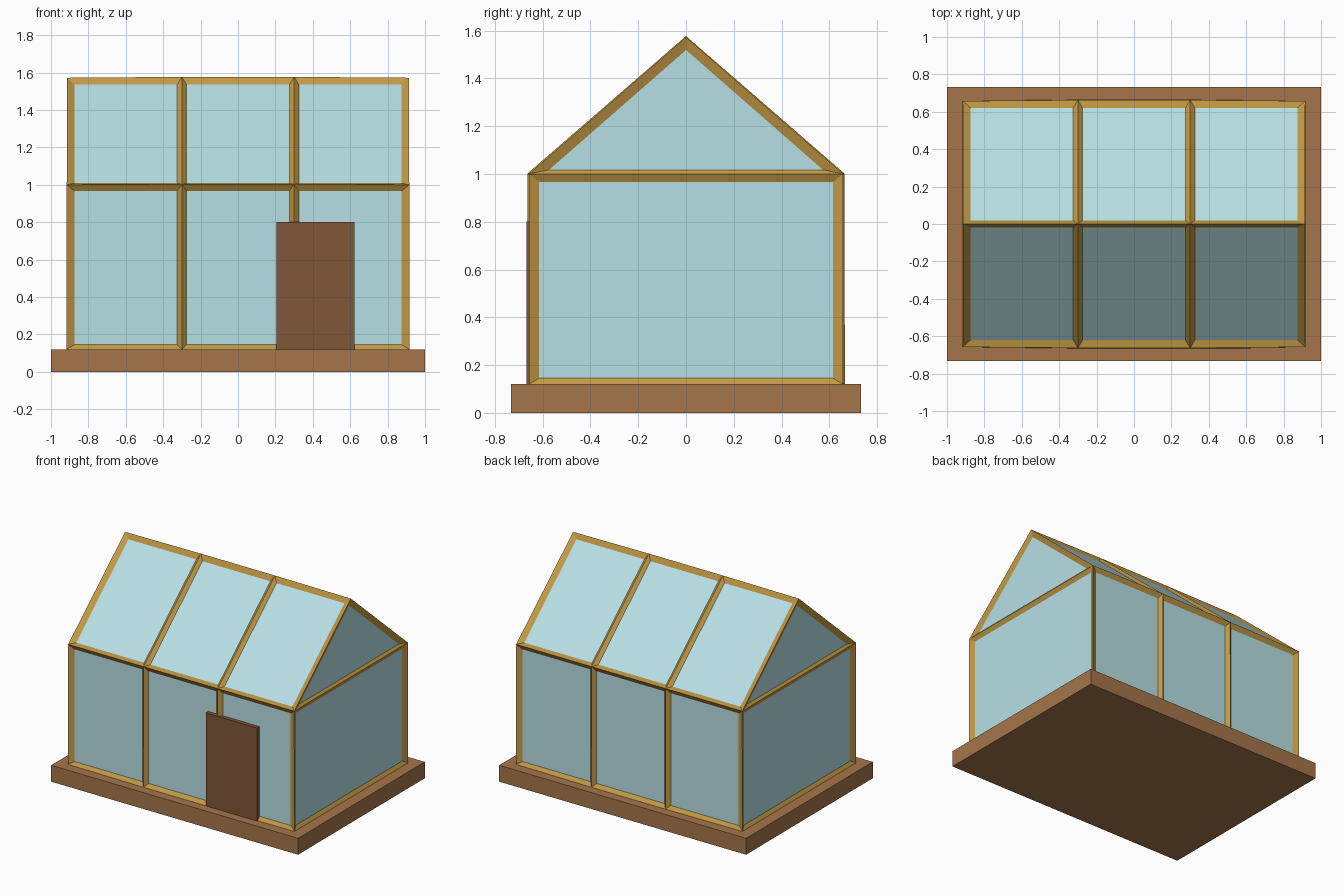
import bpy, bmesh

if "Cube" in bpy.data.objects:
    bpy.data.objects.remove(bpy.data.objects["Cube"])


def material(name, rgb):
    m = bpy.data.materials.new(name)
    m.diffuse_color = (*rgb, 1)
    m.use_nodes = True
    m.node_tree.nodes["Principled BSDF"].inputs["Base Color"].default_value = m.diffuse_color
    return m


GLASS = material("pale_glass", (0.47, 0.74, 0.78))
GOLD = material("golden_frame", (0.54, 0.32, 0.06))
BRICK = material("brown_base", (0.376, 0.181, 0.07))
WOOD = material("dark_wood", (0.22, 0.092, 0.04))


def add_object(name, bm, mat):
    bmesh.ops.recalc_face_normals(bm, faces=bm.faces)
    me = bpy.data.meshes.new(name)
    bm.to_mesh(me)
    bm.free()
    me.materials.append(mat)
    ob = bpy.data.objects.new(name, me)
    bpy.context.collection.objects.link(ob)
    return ob


def box(name, lo, hi, mat):
    bm = bmesh.new()
    bmesh.ops.create_cube(bm, size=1)
    for v in bm.verts:
        v.co = [l + (c + 0.5) * (h - l) for l, h, c in zip(lo, hi, v.co)]
    return add_object(name, bm, mat)


def shell(name, mat):
    # House profile swept along x in three bays, open at the bottom
    profile = [(-0.64, 0.12), (-0.64, 0.992), (0, 1.552), (0.64, 0.992), (0.64, 0.12)]
    bm = bmesh.new()
    rows = [[bm.verts.new((x, y, z)) for y, z in profile] for x in (-0.9, -0.3, 0.3, 0.9)]
    for a, b in zip(rows, rows[1:]):
        for i in range(4):
            bm.faces.new((a[i], a[i + 1], b[i + 1], b[i]))
    # End walls and gable triangles
    for r in (rows[0], rows[-1]):
        bm.faces.new((r[0], r[1], r[3], r[4]))
        bm.faces.new((r[1], r[2], r[3]))
    return add_object(name, bm, mat)


# Foundation slab
box("base", (-1, -0.733, 0), (1, 0.733, 0.12), BRICK)

# Glass panes
shell("glass_panes", GLASS)

# Frame bars along every pane edge
frame = shell("frame", GOLD)
w = frame.modifiers.new("bars", 'WIREFRAME')
w.thickness = 0.05
w.offset = 0
w.use_even_offset = True
w.use_boundary = True
w.use_replace = True

# Door
box("door", (0.207, -0.668, 0.12), (0.622, -0.62, 0.802), WOOD)
